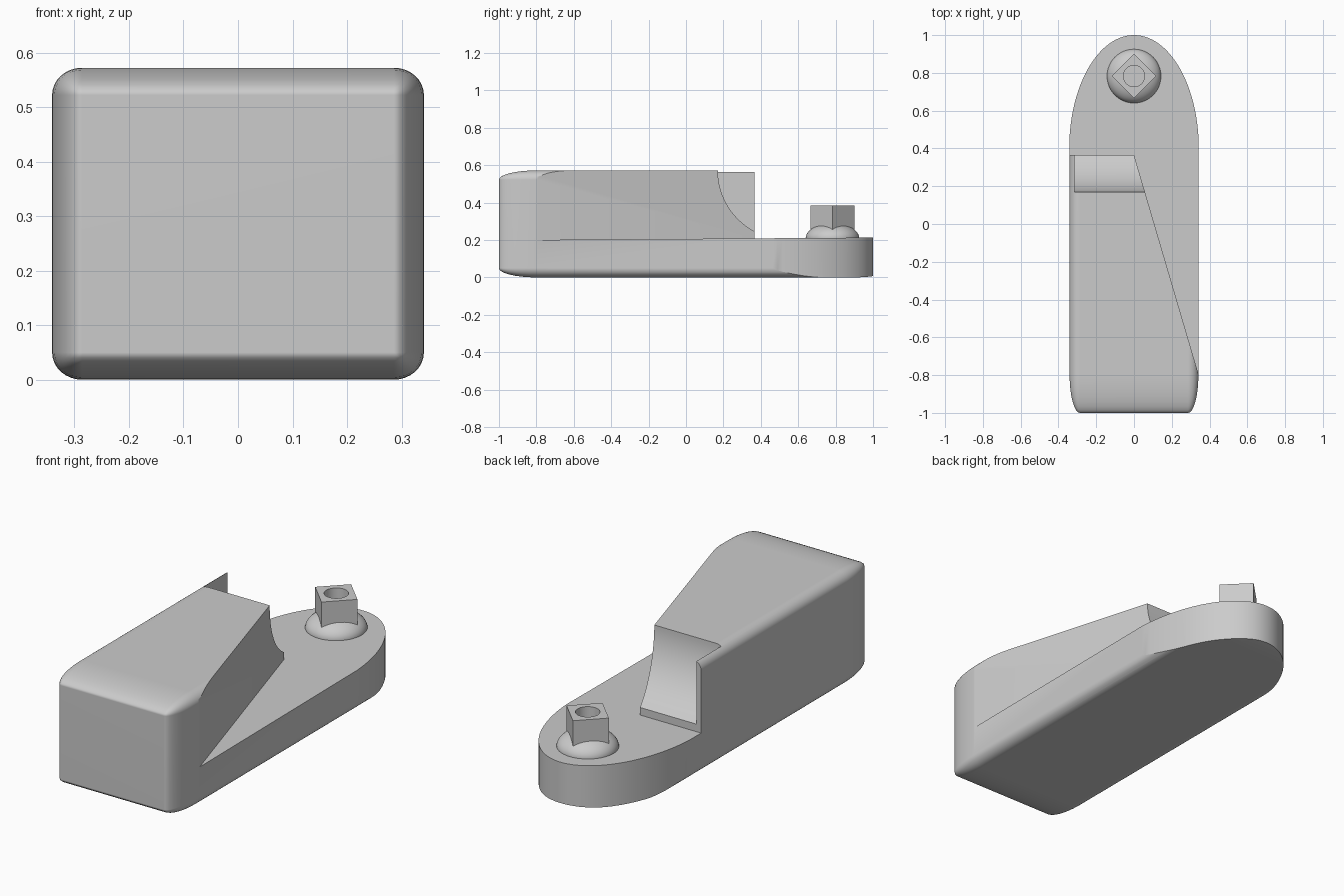
import bpy
import bmesh
from math import cos, sin, pi
from mathutils import Matrix, Vector

old = bpy.data.objects.get("Cube")
if old:
    bpy.data.objects.remove(old, do_unlink=True)

grey = bpy.data.materials.new("plain grey")
grey.use_nodes = True
COLOUR = (0.6, 0.6, 0.6, 1)
grey.diffuse_color = COLOUR
grey.node_tree.nodes["Principled BSDF"].inputs["Base Color"].default_value = COLOUR


def finish(bm, name):
    bmesh.ops.recalc_face_normals(bm, faces=bm.faces[:])
    mesh = bpy.data.meshes.new(name)
    bm.to_mesh(mesh)
    bm.free()
    mesh.materials.append(grey)
    obj = bpy.data.objects.new(name, mesh)
    bpy.context.collection.objects.link(obj)
    return obj


def prism(name, points, direction):
    """Extrude a closed loop of 3D points along a direction."""
    bm = bmesh.new()
    face = bm.faces.new([bm.verts.new(p) for p in points])
    made = bmesh.ops.extrude_face_region(bm, geom=[face], use_keep_orig=True)
    bmesh.ops.translate(bm, vec=Vector(direction),
                        verts=[v for v in made["geom"] if isinstance(v, bmesh.types.BMVert)])
    return finish(bm, name)


def activate(obj):
    bpy.ops.object.select_all(action='DESELECT')
    obj.select_set(True)
    bpy.context.view_layer.objects.active = obj


def boolean(obj, cutter, operation):
    mod = obj.modifiers.new("cut", 'BOOLEAN')
    mod.operation = operation
    mod.solver = 'EXACT'
    mod.object = cutter
    activate(obj)
    bpy.ops.object.modifier_apply(modifier=mod.name)
    bpy.data.objects.remove(cutter, do_unlink=True)


def smooth(obj):
    activate(obj)
    bpy.ops.object.shade_smooth_by_angle(angle=pi / 6)
    mod = obj.modifiers.new("even shading", 'WEIGHTED_NORMAL')
    mod.keep_sharp = True


# Body: rounded block, with the rounding stretched along its length
size = Vector((0.682, 2.1, 0.572))
rounding = Vector((0.055, 0.2, 0.05))
bm = bmesh.new()
bmesh.ops.create_cube(bm, size=1)
bmesh.ops.scale(bm, vec=[s / r for s, r in zip(size, rounding)], verts=bm.verts)
bmesh.ops.bevel(bm, geom=bm.edges[:], offset=1, segments=8, profile=0.5, affect='EDGES')
bmesh.ops.scale(bm, vec=rounding, verts=bm.verts)
bmesh.ops.translate(bm, vec=(0, 0.05, size.z / 2), verts=bm.verts)
body = finish(bm, "body")

# Elliptical back end
N = 64
outline = [(0.5, -1.2, -0.1), (0.5, 0.4, -0.1)]
outline += [(0.343 * cos(pi * i / N), 0.4 + 0.6 * sin(pi * i / N), -0.1) for i in range(N + 1)]
outline += [(-0.5, 0.4, -0.1), (-0.5, -1.2, -0.1)]
boolean(body, prism("outline_cutter", outline, (0, 0, 1)), 'INTERSECT')

# Lower deck: slanted side and straight step down to a nearly level floor
plan = [(0.4, -0.994), (0, 0.366), (-0.5, 0.366), (-0.5, 1.3), (0.4, 1.3)]
deck = [(x, y, 0.206 + 0.007 * y) for x, y in plan]
boolean(body, prism("deck_cutter", deck, (0, 0, 1)), 'DIFFERENCE')

# Curved scoop in the step, leaving a thin wall on the right
R, CY, CZ = 0.368, 0.538, 0.572
arc = [(-0.315, CY - R * cos(1.086 * i / 24), CZ - R * sin(1.086 * i / 24)) for i in range(25)]
scoop = [(-0.315, CY - R, 0.8)] + arc + [(-0.315, 0.45, arc[-1][2]), (-0.315, 0.45, 0.8)]
boolean(body, prism("scoop_cutter", scoop, (0.9, 0, 0)), 'DIFFERENCE')
smooth(body)

# Pivot dome: flattened ball sunk into the deck
PY = 0.783
bm = bmesh.new()
bmesh.ops.create_uvsphere(bm, u_segments=48, v_segments=24, radius=1)
bmesh.ops.scale(bm, vec=(0.143, 0.143, 0.08), verts=bm.verts)
bmesh.ops.translate(bm, vec=(0, PY, 0.21), verts=bm.verts)
smooth(finish(bm, "pivot_dome"))

# Square post turned on its corner, with a round hole
D = 0.118
corners = [(D, PY, 0.2), (0, PY + D, 0.2), (-D, PY, 0.2), (0, PY - D, 0.2)]
post = prism("pivot_post", corners, (0, 0, 0.184))
bm = bmesh.new()
bmesh.ops.create_cone(bm, cap_ends=True, segments=48, radius1=0.056, radius2=0.056,
                      depth=0.3, matrix=Matrix.Translation((0, PY, 0.42)))
boolean(post, finish(bm, "hole_cutter"), 'DIFFERENCE')
smooth(post)

# Floor of the hole, standing clear of the dome
bm = bmesh.new()
bmesh.ops.create_cone(bm, cap_ends=True, segments=48, radius1=0.056, radius2=0.056,
                      depth=0.008, matrix=Matrix.Translation((0, PY, 0.294)))
finish(bm, "hole_floor")
